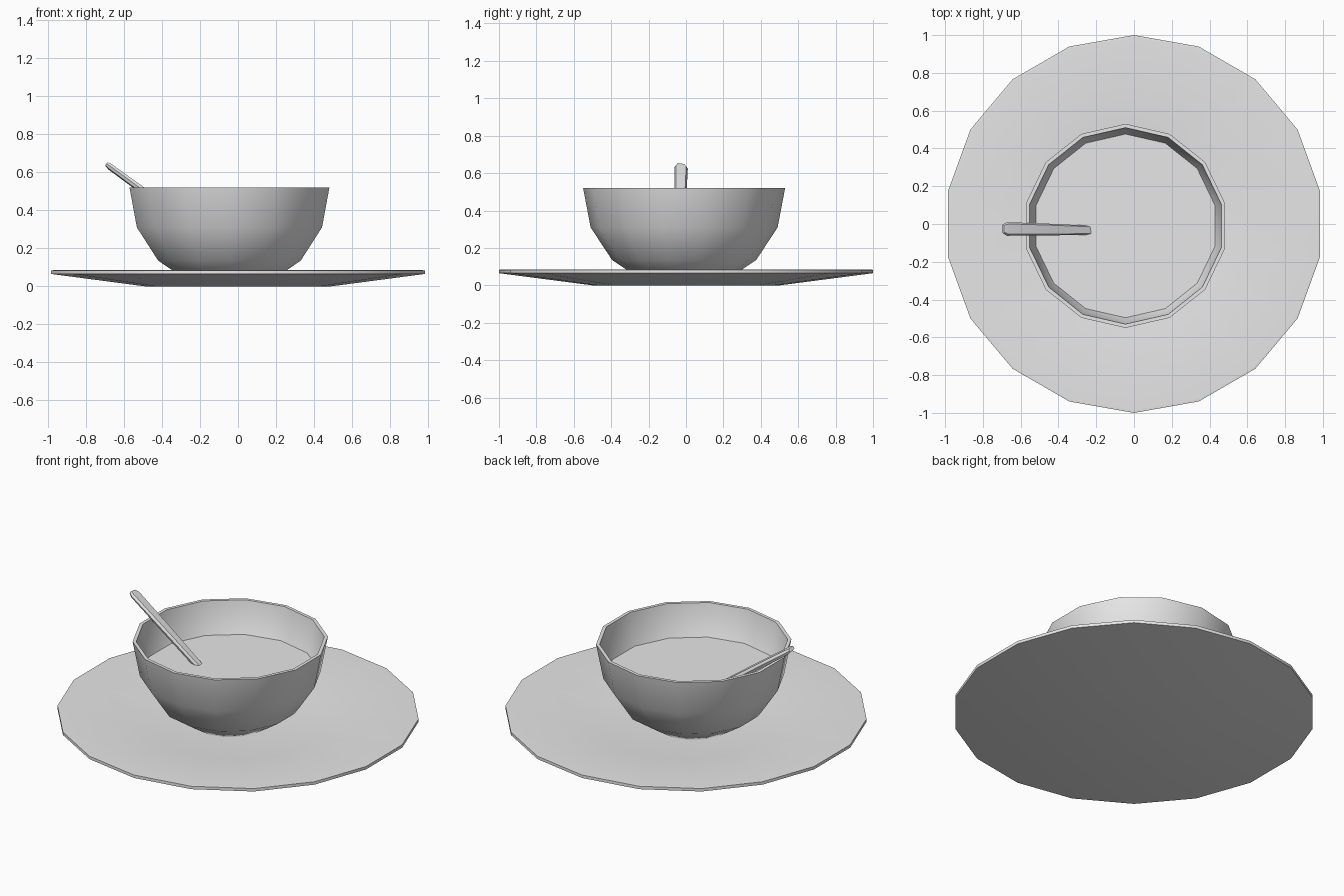
import bpy, bmesh
from math import sin, cos, pi, radians
from mathutils import Vector

cube = bpy.data.objects.get("Cube")
if cube:
    bpy.data.objects.remove(cube)

grey = bpy.data.materials.new("plain grey")
grey.use_nodes = True
grey.diffuse_color = (0.8, 0.8, 0.8, 1)
grey.node_tree.nodes["Principled BSDF"].inputs["Base Color"].default_value = (0.8, 0.8, 0.8, 1)


def finish(name, bm, angle):
    bmesh.ops.recalc_face_normals(bm, faces=bm.faces)
    mesh = bpy.data.meshes.new(name)
    bm.to_mesh(mesh)
    bm.free()
    mesh.materials.append(grey)
    obj = bpy.data.objects.new(name, mesh)
    bpy.context.collection.objects.link(obj)
    bpy.ops.object.select_all(action='DESELECT')
    obj.select_set(True)
    bpy.context.view_layer.objects.active = obj
    bpy.ops.object.shade_smooth_by_angle(angle=radians(angle))
    return obj


def loft(name, rings, angle):
    """Skin closed rings of points and cap both ends."""
    bm = bmesh.new()
    loops = [[bm.verts.new(p) for p in ring] for ring in rings]
    for a, b in zip(loops, loops[1:]):
        for i in range(len(a)):
            j = (i + 1) % len(a)
            bm.faces.new((a[i], a[j], b[j], b[i]))
    bm.faces.new(loops[0])
    bm.faces.new(loops[-1])
    return finish(name, bm, angle)


def circle(radius, z, sides, cx=0.0, cy=0.0):
    turns = [pi / 2 + 2 * pi * i / sides for i in range(sides)]
    return [(cx + radius * cos(t), cy + radius * sin(t), z) for t in turns]


# Shallow plate with a wide sloping rim
plate_profile = [(0.5, 0), (1.0, 0.065), (1.0, 0.083), (0.985, 0.085), (0.49, 0.02)]
loft("plate", [circle(r, z, 18) for r, z in plate_profile], 30)

# Bowl wall, rim and inside
CX, CY, SIDES = -0.045, -0.01, 14
bowl_profile = [(0.2, 0.014), (0.31, 0.085), (0.385, 0.135), (0.5, 0.31), (0.54, 0.52),
                (0.52, 0.52), (0.48, 0.29), (0.36, 0.15), (0.2, 0.05)]
loft("bowl", [circle(r, z, SIDES, CX, CY) for r, z in bowl_profile], 45)

# Flat soup surface
bm = bmesh.new()
bm.faces.new([bm.verts.new(p) for p in circle(0.488, 0.325, SIDES, CX, CY)])
finish("soup", bm, 30)

# Leaning spoon handle that dips into the soup
along = Vector((0.81, 0, -0.59))
across = Vector((0, 1, -0.12))
up = Vector((0.59, 0, 0.81))
start = Vector((-0.693, -0.026, 0.643))
section = [(1, 0), (0.75, 1), (-0.75, 1), (-1, 0), (-0.75, -1), (0.75, -1)]
stations = [(0, 0.024, 0.01), (0.025, 0.036, 0.014), (0.3, 0.031, 0.016), (0.6, 0.023, 0.016)]
rings = []
for t, width, height in stations:
    centre = start + along * t + Vector((0, -0.012 * t, 0))
    rings.append([centre + across * (u * width) + up * (v * height) for u, v in section])
loft("spoon_handle", rings, 30)
